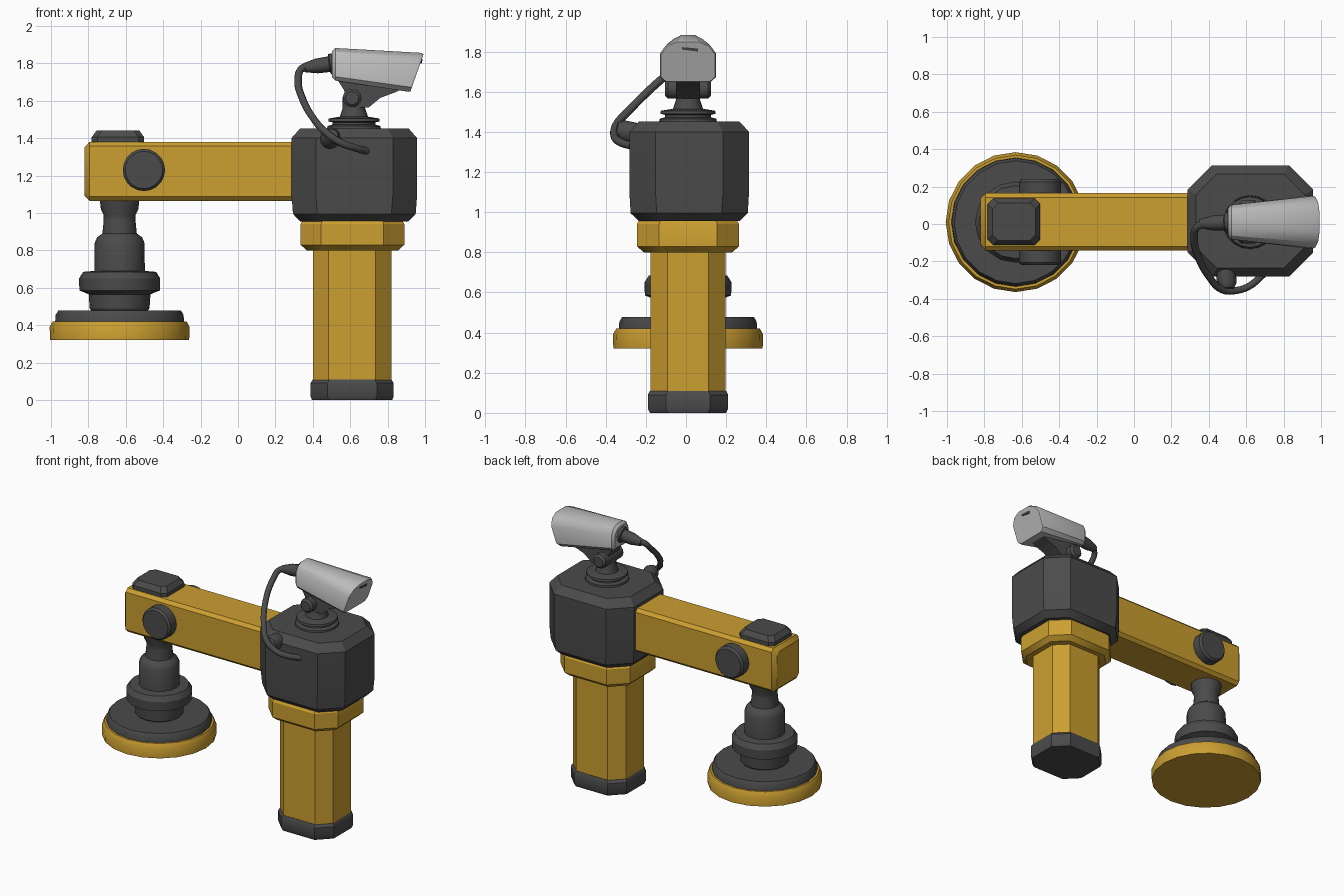
import bpy, bmesh, math
from mathutils import Vector

if "Cube" in bpy.data.objects:
    bpy.data.objects.remove(bpy.data.objects["Cube"])


def material(name, rgb):
    m = bpy.data.materials.new(name)
    m.diffuse_color = (*rgb, 1)
    m.use_nodes = True
    m.node_tree.nodes["Principled BSDF"].inputs["Base Color"].default_value = m.diffuse_color
    return m


YELLOW = material("yellow_paint", (0.60, 0.345, 0.03))
DARK = material("dark_grey", (0.07, 0.07, 0.07))
LIGHT = material("light_grey", (0.50, 0.50, 0.50))
CY = 0.01  # common centre line in y


def loft(name, rings, mat, angle=32):
    """Skin a list of equal-length rings and cap both ends."""
    bm = bmesh.new()
    loops = [[bm.verts.new(p) for p in r] for r in rings]
    n = len(loops[0])
    for a, b in zip(loops, loops[1:]):
        for i in range(n):
            bm.faces.new((a[i], a[(i + 1) % n], b[(i + 1) % n], b[i]))
    bm.faces.new(loops[0])
    bm.faces.new(loops[-1])
    bmesh.ops.recalc_face_normals(bm, faces=bm.faces)
    me = bpy.data.meshes.new(name)
    bm.to_mesh(me)
    bm.free()
    me.materials.append(mat)
    ob = bpy.data.objects.new(name, me)
    bpy.context.collection.objects.link(ob)
    bpy.ops.object.select_all(action='DESELECT')
    ob.select_set(True)
    bpy.context.view_layer.objects.active = ob
    bpy.ops.object.shade_smooth_by_angle(angle=math.radians(angle))
    return ob


def octagon(hx, hy, c):
    return [(hx, hy - c), (hx - c, hy), (c - hx, hy), (-hx, hy - c),
            (-hx, c - hy), (c - hx, -hy), (hx - c, -hy), (hx, c - hy)]


def block(name, cx, cy, levels, mat):
    """Corner-cut block; levels are (z, half x, half y, corner cut)."""
    return loft(name, [[(cx + x, cy + y, z) for x, y in octagon(hx, hy, c)]
                       for z, hx, hy, c in levels], mat)


def turned(name, base, axis, profile, mat, sides=20):
    """Turned part; profile is (distance along axis, radius)."""
    rot = Vector((0, 0, 1)).rotation_difference(Vector(axis))
    ts = [2 * math.pi * i / sides for i in range(sides)]
    return loft(name, [[Vector(base) + rot @ Vector((r * math.cos(t), r * math.sin(t), h))
                        for t in ts] for h, r in profile], mat)


# Column
block("column_foot", 0.61, CY, [(0, .215, .19, .09), (.02, .222, .20, .09),
                                (.09, .222, .20, .09), (.11, .21, .19, .09)], DARK)
block("column", 0.61, CY, [(.10, .21, .187, .085), (.85, .21, .187, .085)], YELLOW)
block("column_collar", 0.612, CY, [(.80, .245, .22, .09), (.83, .277, .255, .11),
                                   (.94, .277, .255, .11), (.98, .255, .23, .10)], YELLOW)
block("head_housing", 0.622, 0.016, [(.955, .29, .25, .11), (.995, .328, .292, .13),
                                     (1.10, .336, .298, .13), (1.40, .336, .298, .13),
                                     (1.452, .29, .25, .11)], DARK)

# Arm
loft("arm", [[(x, 0.012 + y, 1.222 + z) for y, z in octagon(hy, hz, .022)]
             for x, hy, hz in [(-.82, .125, .13), (-.795, .153, .157), (.32, .153, .157)]], YELLOW)
block("arm_top_cap", -0.642, 0.012, [(1.37, .14, .125, .03), (1.405, .14, .125, .03),
                                     (1.44, .115, .10, .03)], DARK)
for side, name in ((-1, "pivot_disc_front"), (1, "pivot_disc_back")):
    turned(name, (-0.503, CY, 1.23), (0, side, 0),
           [(.10, .113), (.215, .113), (.23, .10)], DARK)

# Suction foot
FOOT = (-0.633, CY, 0)
turned("foot_pad", FOOT, (0, 0, 1), [(.32, .372), (.39, .374), (.42, .358)], YELLOW)
turned("foot_plate", FOOT, (0, 0, 1), [(.41, .345), (.455, .342), (.478, .328)], DARK)
turned("foot_stem", FOOT, (0, 0, 1),
       [(.47, .145), (.49, .16), (.565, .165), (.58, .20), (.585, .215), (.65, .217),
        (.685, .195), (.69, .135), (.84, .133), (.87, .12), (.89, .092), (.96, .085),
        (.99, .085), (1.02, .10), (1.09, .108)], DARK, 16)

# Camera mount
turned("mount_base", (0.62, CY, 0), (0, 0, 1),
       [(1.44, .145), (1.465, .142), (1.472, .115), (1.485, .115), (1.49, .138),
        (1.505, .135), (1.515, .075), (1.56, .06), (1.62, .06)], DARK)
turned("mount_hinge", (0.61, CY - .115, 1.615), (0, 1, 0),
       [(0, .035), (.015, .05), (.215, .05), (.23, .035)], DARK, 14)
loft("mount_bracket", [[(x, CY + y, z) for x, z in
                        [(.52, 1.73), (.92, 1.68), (.84, 1.645), (.76, 1.615),
                         (.70, 1.565), (.60, 1.565), (.565, 1.66)]]
                       for y in (-.06, .06)], DARK)

# Camera body: arched section lofted from narrow back to wide slanted front
SECTION = [(-.8, 0), (.8, 0), (1, .12), (1, .68), (.78, .89), (.38, 1),
           (-.38, 1), (-.78, .89), (-1, .68), (-1, .12)]
STATIONS = [((.503, 1.725), (.503, 1.865), .075), ((.52, 1.708), (.52, 1.882), .092),
            ((.91, 1.648), (.98, 1.856), .14), ((.922, 1.65), (.992, 1.848), .135)]
loft("camera_body", [[(b[0] + (t[0] - b[0]) * v, CY + w * u, b[1] + (t[1] - b[1]) * v)
                      for u, v in SECTION] for b, t, w in STATIONS], LIGHT)
# Thin dark slot on the slanted camera front
loft("camera_front_slot", [[(x + dx, y, z) for x, y, z in
                            [(.976, -.02, 1.81), (.976, .06, 1.80),
                             (.98, .06, 1.815), (.981, -.02, 1.822)]]
                           for dx in (0, .006)], DARK)

# Cable with strain relief and entry boss
turned("cable_gland", (0.52, CY, 1.80), (-1, -.05, -.14),
       [(0, .055), (.03, .055), (.035, .042), (.10, .04), (.17, .024)], DARK, 12)
turned("cable_boss", (0.49, -0.25, 1.39), (0.1, -1, .25),
       [(0, .055), (.07, .052), (.10, .035)], DARK, 12)
PATH = [(.42, 0, 1.785), (.345, -.01, 1.775), (.322, -.07, 1.71), (.345, -.18, 1.61),
        (.40, -.28, 1.51), (.47, -.35, 1.43), (.55, -.355, 1.375), (.62, -.33, 1.35),
        (.69, -.27, 1.33)]
cu = bpy.data.curves.new("cable", 'CURVE')
cu.dimensions = '3D'
cu.bevel_depth = 0.02
cu.bevel_resolution = 2
cu.resolution_u = 5
cu.use_fill_caps = True
sp = cu.splines.new('BEZIER')
sp.bezier_points.add(len(PATH) - 1)
for p, co in zip(sp.bezier_points, PATH):
    p.co = co
    p.handle_left_type = p.handle_right_type = 'AUTO'
cu.materials.append(DARK)
bpy.context.collection.objects.link(bpy.data.objects.new("cable", cu))
